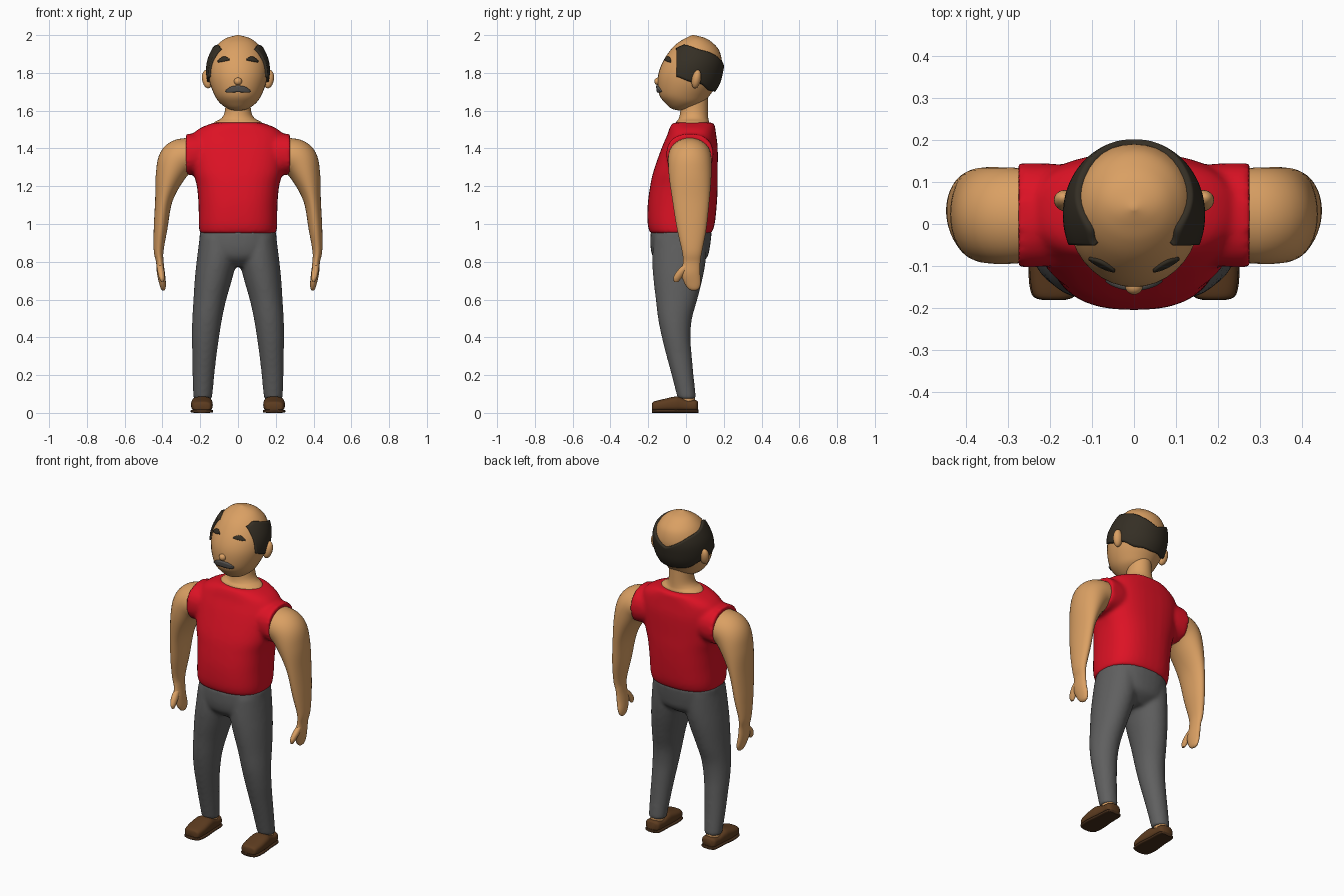
import bpy, bmesh
from math import sin, cos, pi, acos, asin, copysign
from mathutils import Vector

cube = bpy.data.objects.get("Cube")
if cube:
    bpy.data.objects.remove(cube)


def material(name, rgb):
    m = bpy.data.materials.new(name)
    m.use_nodes = True
    m.diffuse_color = (*rgb, 1)
    m.node_tree.nodes["Principled BSDF"].inputs["Base Color"].default_value = (*rgb, 1)
    return m


SKIN = material("skin", (.70, .35, .125))
RED = material("red shirt", (.72, .006, .018))
GREY = material("grey trousers", (.115, .115, .115))
HAIR = material("dark hair", (.035, .028, .018))
TACHE = material("grey moustache", (.09, .085, .08))
BROWN = material("brown shoe", (.11, .045, .014))
SOLE = material("dark sole", (.06, .026, .01))
X, Y, Z = Vector((1, 0, 0)), Vector((0, 1, 0)), Vector((0, 0, 1))


def spline(rows, steps=6):
    """Smooth rows of numbers with a Catmull-Rom curve."""
    out = []
    for i in range(len(rows) - 1):
        p = [rows[max(0, min(len(rows) - 1, i + k))] for k in (-1, 0, 1, 2)]
        for j in range(steps):
            t = j / steps
            out.append([b + .5 * t * (c - a + t * (2*a - 5*b + 4*c - d + t * (3*(b - c) + d - a)))
                        for a, b, c, d in zip(*p)])
    return out + [list(rows[-1])]


def loft(rows, axes=(X, Y), power=2.0, side=1, seg=36):
    """Closed tube through (x, y, z, radius a, radius b); axes=None follows the path."""
    rows = spline(rows)
    verts, faces = [], []
    for i, (x, y, z, ra, rb) in enumerate(rows):
        a, b = axes or (X, Y)
        if axes is None:
            p, q = rows[max(0, i - 1)], rows[min(len(rows) - 1, i + 1)]
            a = (Vector(q[:3]) - Vector(p[:3])).cross(Y).normalized()
        for k in range(seg):
            c, s = cos(2 * pi * k / seg), sin(2 * pi * k / seg)
            c, s = (copysign(abs(v) ** (2 / power), v) for v in (c, s))
            v = Vector((x, y, z)) + a * ra * c + b * rb * s
            verts.append((v.x * side, v.y, v.z))
    for i in range(len(rows) - 1):
        for k in range(seg):
            n = (k + 1) % seg
            faces.append((i*seg + k, i*seg + n, i*seg + seg + n, i*seg + seg + k))
    faces += [tuple(range(seg)), tuple(range(len(verts) - seg, len(verts)))]
    return verts, faces


def build(name, mat, parts, blend=False):
    """Object from one or more closed parts, optionally fused into one skin."""
    verts, faces = [], []
    for v, f in parts:
        faces += [tuple(i + len(verts) for i in face) for face in f]
        verts += v
    me = bpy.data.meshes.new(name)
    me.from_pydata(verts, [], faces)
    bm = bmesh.new()
    bm.from_mesh(me)
    bmesh.ops.recalc_face_normals(bm, faces=bm.faces)
    bm.to_mesh(me)
    bm.free()
    me.materials.append(mat)
    ob = bpy.data.objects.new(name, me)
    bpy.context.collection.objects.link(ob)
    bpy.ops.object.select_all(action='DESELECT')
    ob.select_set(True)
    bpy.context.view_layer.objects.active = ob
    bpy.ops.object.shade_smooth_by_angle(angle=.9)
    if blend:
        r = ob.modifiers.new("Fuse", 'REMESH')
        r.mode, r.voxel_size, r.use_smooth_shade = 'VOXEL', .011, True
        s = ob.modifiers.new("Soften", 'SMOOTH')
        s.factor, s.iterations = .5, 6
    return ob


def ring(z, front, back, rx):
    return (0, (front + back) / 2, z, rx, (back - front) / 2)


# Head: egg with a fuller back
head_rows = [ring(*r) for r in (
    (1.60, -.03, -.02, .01), (1.61, -.075, .03, .052), (1.64, -.11, .09, .095),
    (1.68, -.14, .125, .123), (1.74, -.15, .165, .147), (1.80, -.145, .183, .157),
    (1.86, -.122, .19, .152), (1.92, -.083, .175, .128), (1.96, -.042, .14, .097),
    (1.985, 0, .1, .06), (2.0, .033, .043, .005))]
build("head", SKIN, [loft(head_rows)])
head_dense = spline(head_rows, 12)


def head_at(z):
    return min(head_dense, key=lambda r: abs(r[2] - z))[1::2], \
        min(head_dense, key=lambda r: abs(r[2] - z))[4]


def head_slice(z):
    """Centre y, x radius and y radius of the head at a height."""
    for p, q in zip(head_dense, head_dense[1:]):
        if p[2] <= z <= q[2]:
            t = (z - p[2]) / (q[2] - p[2])
            return [p[k] + t * (q[k] - p[k]) for k in (1, 3, 4)]


def patch(name, mat, rule, nu, nv, thick):
    """Thin plate on the head; rule(u, v) gives angle from the front and height."""
    verts, faces = [], []
    for i in range(nu + 1):
        for j in range(nv + 1):
            a, z = rule(i / nu, j / nv)
            cy, rx, ry = head_slice(z)
            verts.append((rx * sin(a), cy - ry * cos(a), z))
    for i in range(nu):
        for j in range(nv):
            k = i * (nv + 1) + j
            faces.append((k, k + 1, k + nv + 2, k + nv + 1))
    ob = build(name, mat, [(verts, faces)])
    m = ob.modifiers.new("Thickness", 'SOLIDIFY')
    m.thickness, m.offset = thick, 0


# Hair: horseshoe around the sides and back
upper = spline([(1.835,), (1.865,), (1.90,), (1.92,), (1.942,), (1.925,)], 20)
lower = spline([(1.705,), (1.71,), (1.715,), (1.745,), (1.757,), (1.78,)], 20)


def hair_rule(u, v):
    k = round(abs(2 * u - 1) * 100)
    z = lower[k][0] + v * (upper[k][0] - lower[k][0])
    cy, rx, ry = head_slice(z)
    start = acos(min(1, (cy + .045) / ry))
    return start + u * (2 * pi - 2 * start), z


patch("hair", HAIR, hair_rule, 100, 14, .024)


# Moustache and eyebrows
def stroke(x, z):
    return asin(x / head_slice(z)[1]), z


patch("moustache", TACHE, lambda u, v: stroke(
    (2*u - 1) * .064, 1.716 - .012 * (2*u - 1)**2 + (v - .5) * .03 * (1.1 - (2*u - 1)**4)), 24, 4, .018)
for side, word in ((1, "left"), (-1, "right")):
    patch(word + "_eyebrow", HAIR, lambda u, v: stroke(
        side * (.045 + .06 * u), 1.87 + .008 * sin(pi * u) - .012 * u
        + (v - .5) * .018 * (.3 + sin(pi * u))), 12, 3, .012)


def ball(name, loc, size, rot=(0, 0, 0)):
    bpy.ops.mesh.primitive_uv_sphere_add(segments=24, ring_count=16, location=loc, rotation=rot)
    ob = bpy.context.object
    ob.name, ob.scale = name, size
    ob.data.materials.append(SKIN)
    bpy.ops.object.shade_smooth()


ball("nose", (0, -.148, 1.755), (.021, .02, .02))

# Neck, flaring into the collar
build("neck", SKIN, [loft([
    (0, .035, 1.48, .15, .09), (0, .035, 1.535, .128, .088), (0, .04, 1.56, .088, .078),
    (0, .043, 1.60, .069, .073), (0, .045, 1.69, .066, .07)])])

# Sleeveless shirt with shoulder caps
torso = loft([ring(*r) for r in (
    (.95, -.19, .135, .203), (1.0, -.203, .152, .208), (1.1, -.203, .163, .209),
    (1.2, -.19, .168, .218), (1.28, -.172, .168, .238), (1.4, -.13, .168, .25),
    (1.47, -.1, .16, .24), (1.505, -.088, .155, .205), (1.527, -.078, .152, .155),
    (1.537, -.065, .145, .125))], power=2.5)
caps = [loft([(.13, .025, 1.38, .1, .11), (.2, .022, 1.372, .106, .122),
              (.275, .02, 1.368, .11, .125)], axes=(Z, Y), power=2.3, side=s) for s in (1, -1)]
build("shirt", RED, [torso] + caps, blend=True)

# Trousers
hips = loft([ring(*r) for r in (
    (.775, -.12, .05, .07), (.82, -.172, .11, .17), (.88, -.188, .127, .202),
    (.965, -.187, .137, .202))], power=2.3)
leg = [(.108, -.03, .93, .095, .14), (.112, -.036, .82, .105, .142), (.128, -.042, .72, .1, .132),
       (.149, -.05, .6, .087, .11), (.163, -.058, .5, .079, .09), (.172, -.052, .4, .072, .076),
       (.178, -.036, .3, .064, .067), (.183, -.018, .2, .058, .058), (.187, .005, .075, .05, .049)]
build("trousers", GREY, [hips] + [loft(leg, side=s) for s in (1, -1)], blend=True)

# Limbs and shoes, left then right
arm = [(.2, .02, 1.37, .085, .1), (.262, .02, 1.362, .095, .112), (.322, .02, 1.335, .1, .115),
       (.362, .022, 1.25, .076, .112), (.393, .026, 1.125, .046, .098), (.41, .03, .975, .036, .078),
       (.42, .032, .86, .026, .054), (.414, .03, .8, .02, .046), (.408, .025, .74, .021, .05),
       (.4, .034, .69, .018, .044), (.396, .04, .66, .013, .03), (.394, .042, .648, .005, .012)]
thumb = [(.413, .012, .79, .014, .02), (.408, -.022, .75, .018, .026),
         (.403, -.045, .715, .015, .022), (.4, -.052, .692, .006, .01)]
shoe = [(.191, -.18, .032, .025, .016), (.191, -.17, .034, .048, .026), (.191, -.12, .04, .057, .033),
        (.191, -.06, .046, .056, .04), (.19, -.03, .045, .053, .038), (.189, .01, .038, .049, .03),
        (.189, .05, .038, .045, .03), (.189, .063, .036, .028, .024)]
sole = [(.191, -.181, .009, .026, .009), (.191, -.168, .009, .052, .009), (.191, -.11, .009, .06, .009),
        (.19, -.03, .009, .053, .009), (.189, .05, .009, .048, .009), (.189, .065, .009, .028, .009)]
ankle = [(.188, .005, .03, .04, .042), (.188, .006, .075, .038, .041), (.187, .006, .12, .036, .038)]
for side, word in ((1, "left"), (-1, "right")):
    build(word + "_arm", SKIN, [loft(arm, axes=None, side=side)])
    build(word + "_thumb", SKIN, [loft(thumb, side=side, seg=20)])
    build(word + "_ankle", SKIN, [loft(ankle, side=side)])
    build(word + "_shoe", BROWN, [loft(shoe, axes=(X, Z), power=2.8, side=side)])
    build(word + "_sole", SOLE, [loft(sole, axes=(X, Z), power=4, side=side)])
    ball(word + "_ear", (side * .163, .055, 1.767), (.027, .024, .05), (-.2, side * .15, 0))
